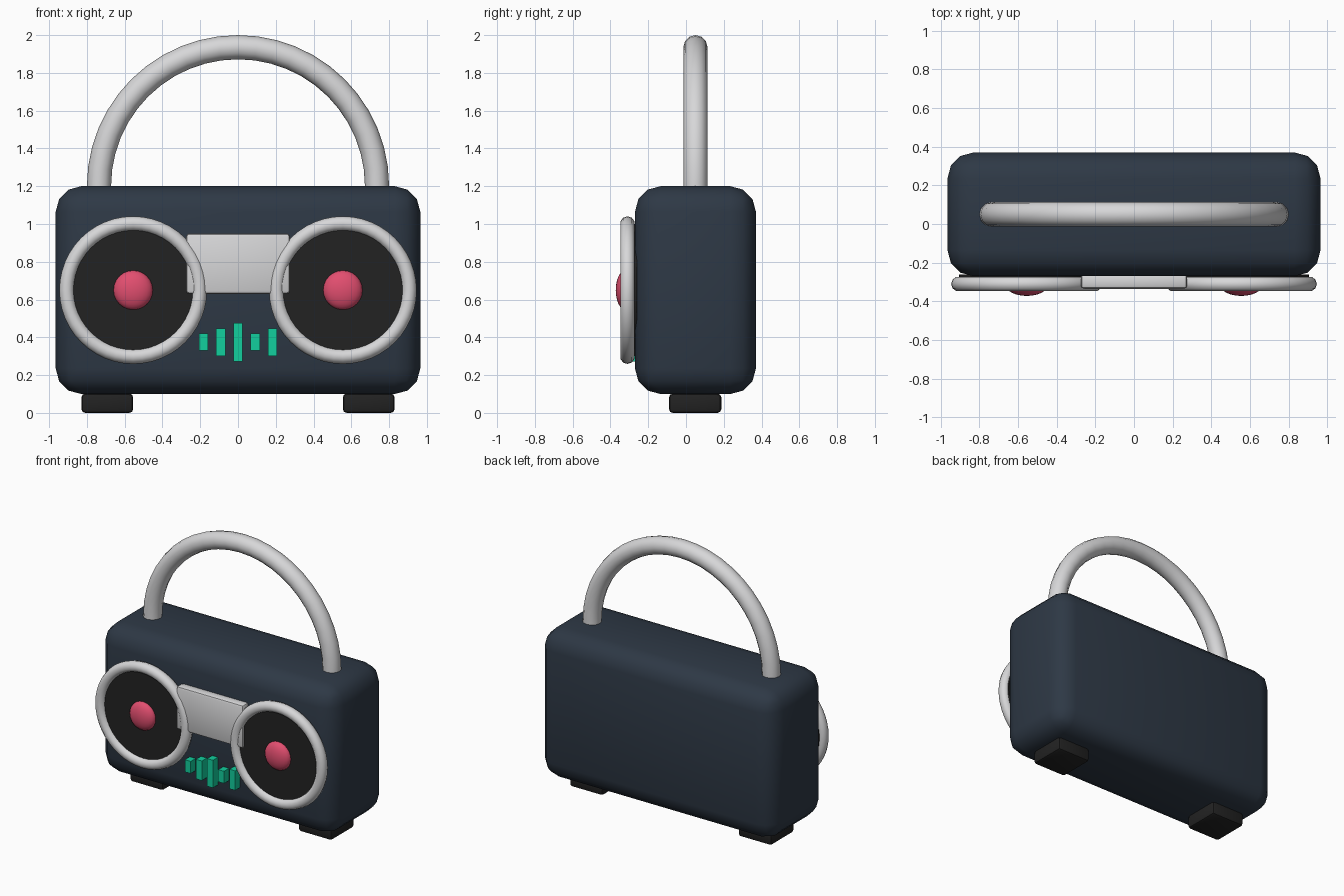
import bpy, bmesh, math
from mathutils import Matrix, Vector

if "Cube" in bpy.data.objects:
    bpy.data.objects.remove(bpy.data.objects["Cube"])


def material(name, rgb):
    m = bpy.data.materials.new(name)
    m.diffuse_color = (*rgb, 1)
    m.use_nodes = True
    m.node_tree.nodes["Principled BSDF"].inputs["Base Color"].default_value = m.diffuse_color
    return m


NAVY = material("navy", (0.027, 0.040, 0.060))
SILVER = material("silver", (0.68, 0.68, 0.69))
BLACK = material("black", (0.016, 0.016, 0.016))
PINK = material("pink", (0.76, 0.076, 0.16))
TEAL = material("teal", (0.006, 0.62, 0.34))


def finish(name, bm, mat, angle=40):
    bmesh.ops.recalc_face_normals(bm, faces=bm.faces)
    me = bpy.data.meshes.new(name)
    bm.to_mesh(me)
    bm.free()
    me.materials.append(mat)
    ob = bpy.data.objects.new(name, me)
    bpy.context.collection.objects.link(ob)
    bpy.context.view_layer.objects.active = ob
    for o in bpy.context.selected_objects:
        o.select_set(False)
    ob.select_set(True)
    bpy.ops.object.shade_smooth_by_angle(angle=math.radians(angle))
    return ob


def box(name, lo, hi, mat, bevel=0.0, segments=2):
    lo, hi = Vector(lo), Vector(hi)
    bm = bmesh.new()
    bmesh.ops.create_cube(bm, size=1, matrix=Matrix.Translation((lo + hi) / 2)
                          @ Matrix.Diagonal((*(hi - lo), 1)))
    if bevel:
        bmesh.ops.bevel(bm, geom=bm.edges[:], offset=bevel, segments=segments,
                        profile=0.5, affect='EDGES')
    return finish(name, bm, mat)


def tube(name, frames, radius, sides, mat, closed):
    """Sweep a circle along (centre, outward, side) frames."""
    bm = bmesh.new()
    rings = []
    for c, u, v in frames:
        rings.append([bm.verts.new(c + radius * (math.cos(a) * u + math.sin(a) * v))
                      for a in (2 * math.pi * k / sides for k in range(sides))])
    n = len(rings)
    for i in range(n if closed else n - 1):
        a, b = rings[i], rings[(i + 1) % n]
        for k in range(sides):
            j = (k + 1) % sides
            bm.faces.new((a[k], a[j], b[j], b[k]))
    if not closed:
        bm.faces.new(rings[0])
        bm.faces.new(rings[-1])
    return finish(name, bm, mat, 50)


def arc(centre, radius, angles):
    out = []
    for t in angles:
        u = Vector((math.cos(t), 0, math.sin(t)))
        out.append((Vector(centre) + radius * u, u, Vector((0, 1, 0))))
    return out


# Cabinet
box("cabinet", (-0.965, -0.27, 0.1), (0.965, 0.37, 1.2), NAVY, 0.135, 3)

# Carrying handle, half ring with ends sunk slightly into the cabinet
frames = arc((0, 0.05, 1.2), 0.736, [math.pi * i / 24 for i in range(25)])
drop = Vector((0, 0, -0.03))
frames = ([(frames[0][0] + drop, *frames[0][1:])] + frames
          + [(frames[-1][0] + drop, *frames[-1][1:])])
tube("handle", frames, 0.064, 12, SILVER, False)

# Left and right: foot and speaker
for side, s in (("left", -1), ("right", 1)):
    box(side + "_foot", (s * 0.692 - 0.137, -0.09, 0), (s * 0.692 + 0.137, 0.187, 0.102),
        BLACK, 0.02, 2)
    cx, cz = s * 0.555, 0.65
    tube(side + "_speaker_ring",
         arc((cx, -0.31, cz), 0.352, [2 * math.pi * i / 48 for i in range(48)]),
         0.039, 10, SILVER, True)
    # speaker cone disc
    bm = bmesh.new()
    bmesh.ops.create_cone(bm, cap_ends=True, segments=48, radius1=0.35, radius2=0.35, depth=0.06,
                          matrix=Matrix.Translation((cx, -0.29, cz))
                          @ Matrix.Rotation(math.pi / 2, 4, 'X'))
    finish(side + "_speaker_disc", bm, BLACK)
    # dust cap
    bm = bmesh.new()
    bmesh.ops.create_uvsphere(bm, u_segments=24, v_segments=12, radius=1,
                              matrix=Matrix.Translation((cx, -0.322, cz))
                              @ Matrix.Diagonal((0.104, 0.05, 0.104, 1)))
    finish(side + "_dust_cap", bm, PINK)

# Cassette panel
box("cassette_panel", (-0.275, -0.335, 0.63), (0.275, -0.26, 0.95), SILVER, 0.018, 2)

# Level meter bars
for i, h in enumerate((0.09, 0.145, 0.205, 0.09, 0.145)):
    x = (i - 2) * 0.0915
    box(f"meter_bar_{i + 1}", (x - 0.024, -0.328, 0.374 - h / 2), (x + 0.024, -0.26, 0.374 + h / 2), TEAL)
